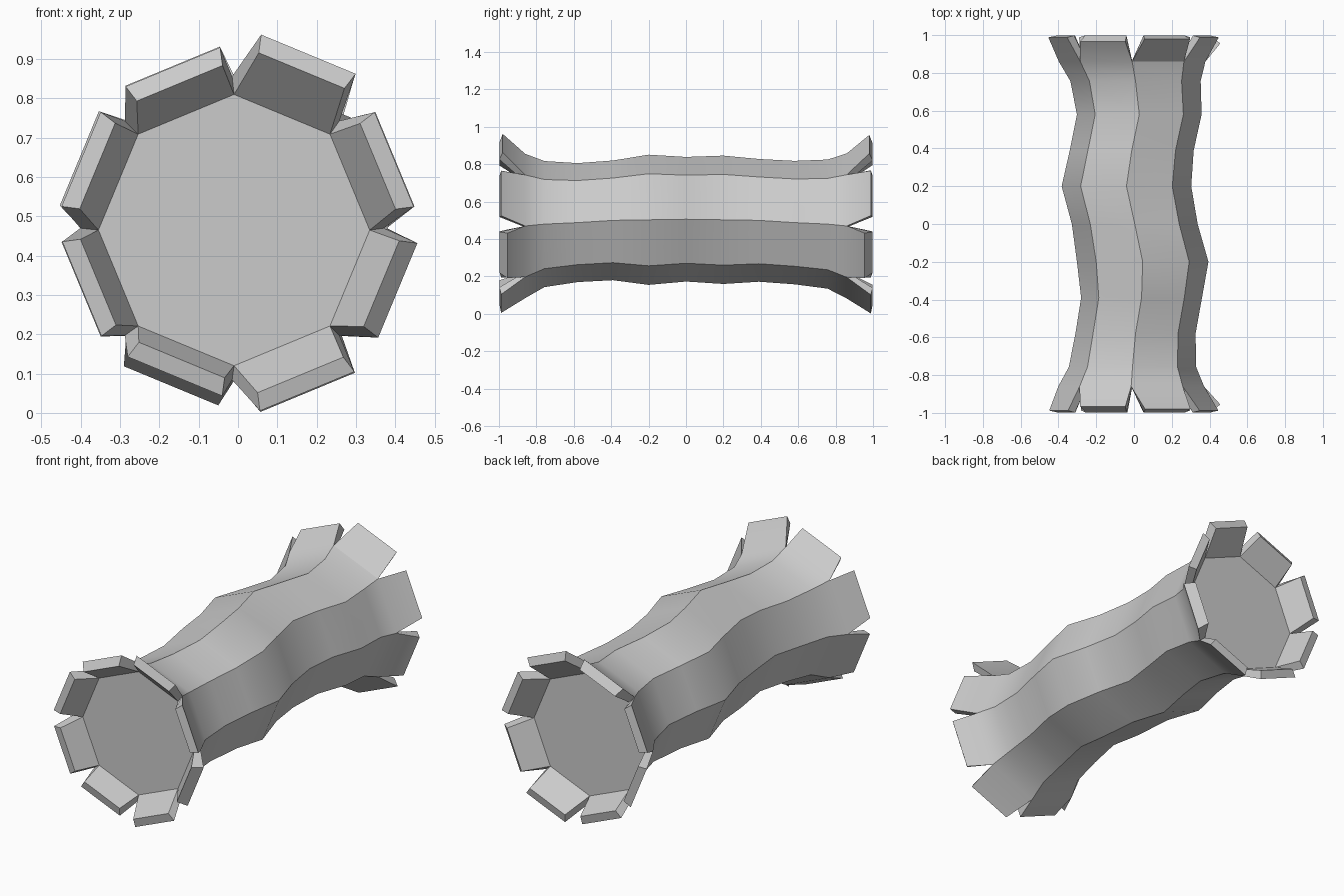
import bpy, bmesh
from math import cos, sin, pi

if "Cube" in bpy.data.objects:
    bpy.data.objects.remove(bpy.data.objects["Cube"])

N = 8
# log cross-sections: y, centre x, centre z, radius
RINGS = [(-.86, -.015, .47, .386), (-.757, -.008, .48, .337), (-.58, .008, .488, .318),
         (-.39, .04, .50, .32), (-.2, .046, .503, .348), (0, .004, .506, .333),
         (.2, -.04, .503, .343), (.39, -.012, .50, .328), (.58, .028, .488, .33),
         (.757, .008, .48, .345), (.86, -.01, .47, .388)]
# distance of each bark flap tip from the axis, counter-clockwise seen from the front
FLAPS = {-1: [.43, .468, .433, .432, .43, .419, .46, .44],
         1: [.432, .462, .435, .437, .432, .445, .463, .44]}
SHORT = {1: .98, 2: .965, 7: .955}   # flaps whose outer lip ends earlier


def ring(bm, y, cx, cz, r):
    return [bm.verts.new((cx + r * cos(i * pi / 4), y, cz + r * sin(i * pi / 4)))
            for i in range(N)]


def tip_edge(bm, k, dist, half, y):
    """Two tip corners of flap k at a given distance from the log axis."""
    a = (k + .5) * pi / 4
    return [bm.verts.new((dist * cos(a) - s * half * sin(a), y,
                          .48 + dist * sin(a) + s * half * cos(a))) for s in (-1, 1)]


bm = bmesh.new()
# wavy bark shell
rings = [ring(bm, *r) for r in RINGS]
for a, b in zip(rings, rings[1:]):
    for i in range(N):
        j = (i + 1) % N
        bm.faces.new((a[i], a[j], b[j], b[i]))

# cut ends with a cap and flared bark flaps
for side, outer in ((-1, rings[0]), (1, rings[-1])):
    cap = ring(bm, side * .865, -.01, .465, .345)
    bm.faces.new(cap)
    for k in range(N):
        j = (k + 1) % N
        d = FLAPS[side][k]
        o0, o1 = tip_edge(bm, k, d, .13, side * SHORT.get(k, .988))
        i0, i1 = tip_edge(bm, k, d - .045, .118, side * .998)
        bm.faces.new((outer[k], outer[j], o1, o0))   # outer bark
        bm.faces.new((o0, o1, i1, i0))               # tip
        bm.faces.new((i0, i1, cap[j], cap[k]))       # inner bark
        bm.faces.new((outer[k], o0, i0, cap[k]))     # sides
        bm.faces.new((outer[j], cap[j], i1, o1))
bmesh.ops.recalc_face_normals(bm, faces=bm.faces)

mesh = bpy.data.meshes.new("log")
bm.to_mesh(mesh)
bm.free()
log = bpy.data.objects.new("log", mesh)
bpy.context.collection.objects.link(log)
bpy.context.view_layer.objects.active = log
log.select_set(True)
bpy.ops.object.shade_smooth_by_angle(angle=pi / 6)
